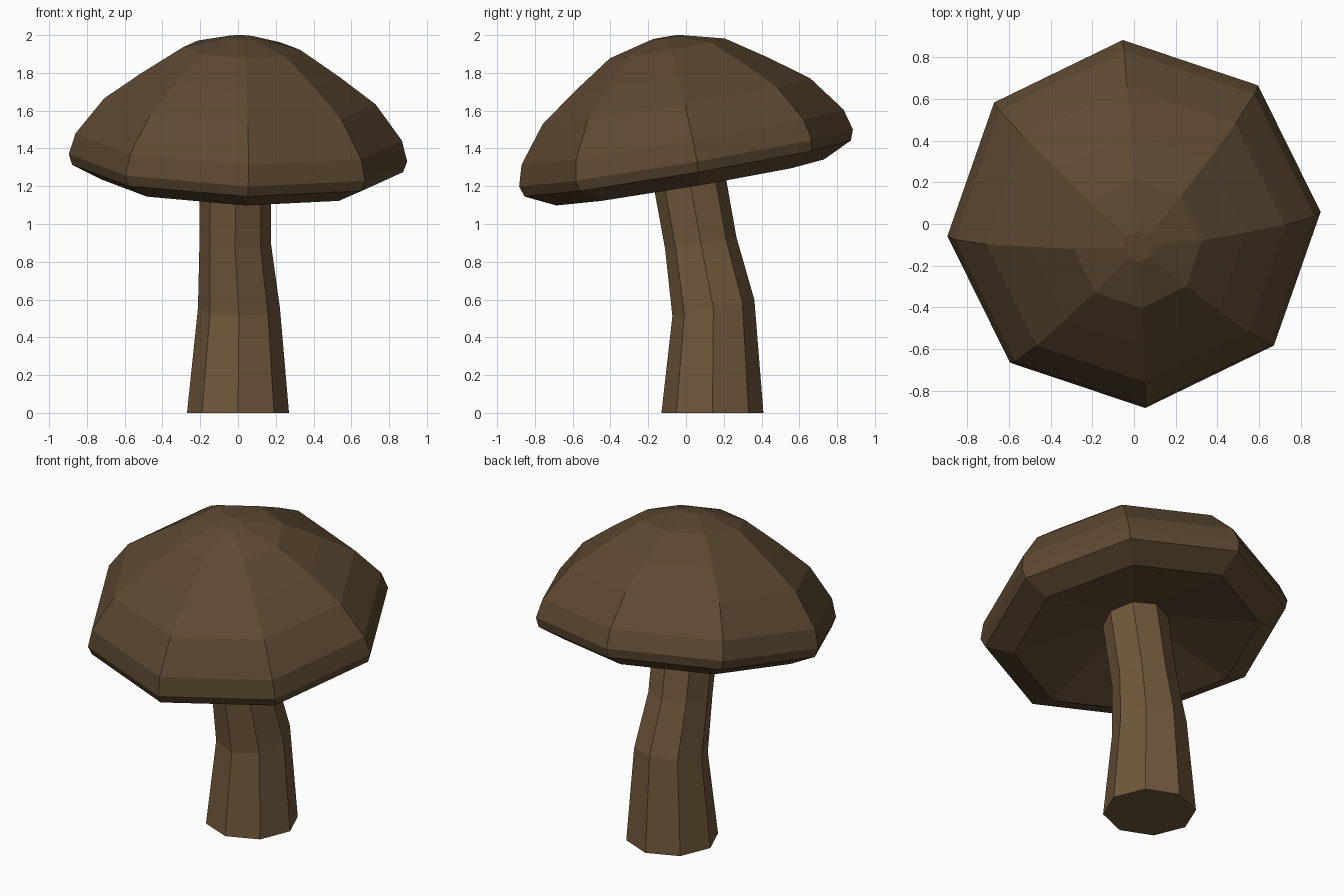
import bpy, bmesh
from math import sin, cos, pi, radians
from mathutils import Vector

if "Cube" in bpy.data.objects:
    bpy.data.objects.remove(bpy.data.objects["Cube"])

SIDES = 8


def material(name, color):
    m = bpy.data.materials.new(name)
    m.diffuse_color = (*color, 1)
    m.use_nodes = True
    m.node_tree.nodes["Principled BSDF"].inputs["Base Color"].default_value = m.diffuse_color
    return m


def skin_rings(name, rings, mat, tip=None):
    """Bridge successive rings of points; cap the first, close the last flat or to a tip."""
    bm = bmesh.new()
    loops = [[bm.verts.new(p) for p in ring] for ring in rings]
    for a, b in zip(loops, loops[1:]):
        for i in range(SIDES):
            j = (i + 1) % SIDES
            bm.faces.new((a[i], a[j], b[j], b[i]))
    bm.faces.new(loops[0])
    if tip is None:
        bm.faces.new(loops[-1])
    else:
        t = bm.verts.new(tip)
        for i in range(SIDES):
            bm.faces.new((loops[-1][i], loops[-1][(i + 1) % SIDES], t))
    bmesh.ops.recalc_face_normals(bm, faces=bm.faces)
    mesh = bpy.data.meshes.new(name)
    bm.to_mesh(mesh)
    bm.free()
    mesh.materials.append(mat)
    obj = bpy.data.objects.new(name, mesh)
    bpy.context.collection.objects.link(obj)
    return obj


def ring(radius, z, turn=0.0):
    return [Vector((radius * cos(turn + 2 * pi * i / SIDES),
                    radius * sin(turn + 2 * pi * i / SIDES), z)) for i in range(SIDES)]


# Stem: bent, tapering; each ring is (centre x, y, z, radius, slope along y)
stem_path = [
    (0.0, 0.14, 0.0, 0.27, 0.0),
    (0.005, 0.145, 0.555, 0.217, 0.20),
    (-0.015, 0.078, 0.90, 0.189, 0.16),
    (-0.012, -0.012, 1.40, 0.19, 0.17),
]
stem_rings = [[Vector((x + p.x, y + p.y, z + slope * p.y)) for p in ring(r, 0)]
              for x, y, z, r, slope in stem_path]
skin_rings("stem", stem_rings, material("stem_brown", (0.16, 0.095, 0.043)))

# Cap: faceted dome with rolled rim and hollow underside, tilted as a whole
cap_profile = [(0.075, 0.648), (0.31, 0.588), (0.523, 0.447), (0.72, 0.304),
               (0.866, 0.112), (0.898, 0.0), (0.878, -0.057), (0.72, -0.132)]
cap = skin_rings("cap", [ring(r, h, radians(3.6)) for r, h in cap_profile],
                 material("cap_brown", (0.11, 0.066, 0.031)), tip=(0, 0, 0.04))
cap.location = (0, 0, 1.35)
cap.rotation_mode = 'QUATERNION'
cap.rotation_quaternion = Vector((0, 0, 1)).rotation_difference(Vector((0.033, -0.17, 1)))
